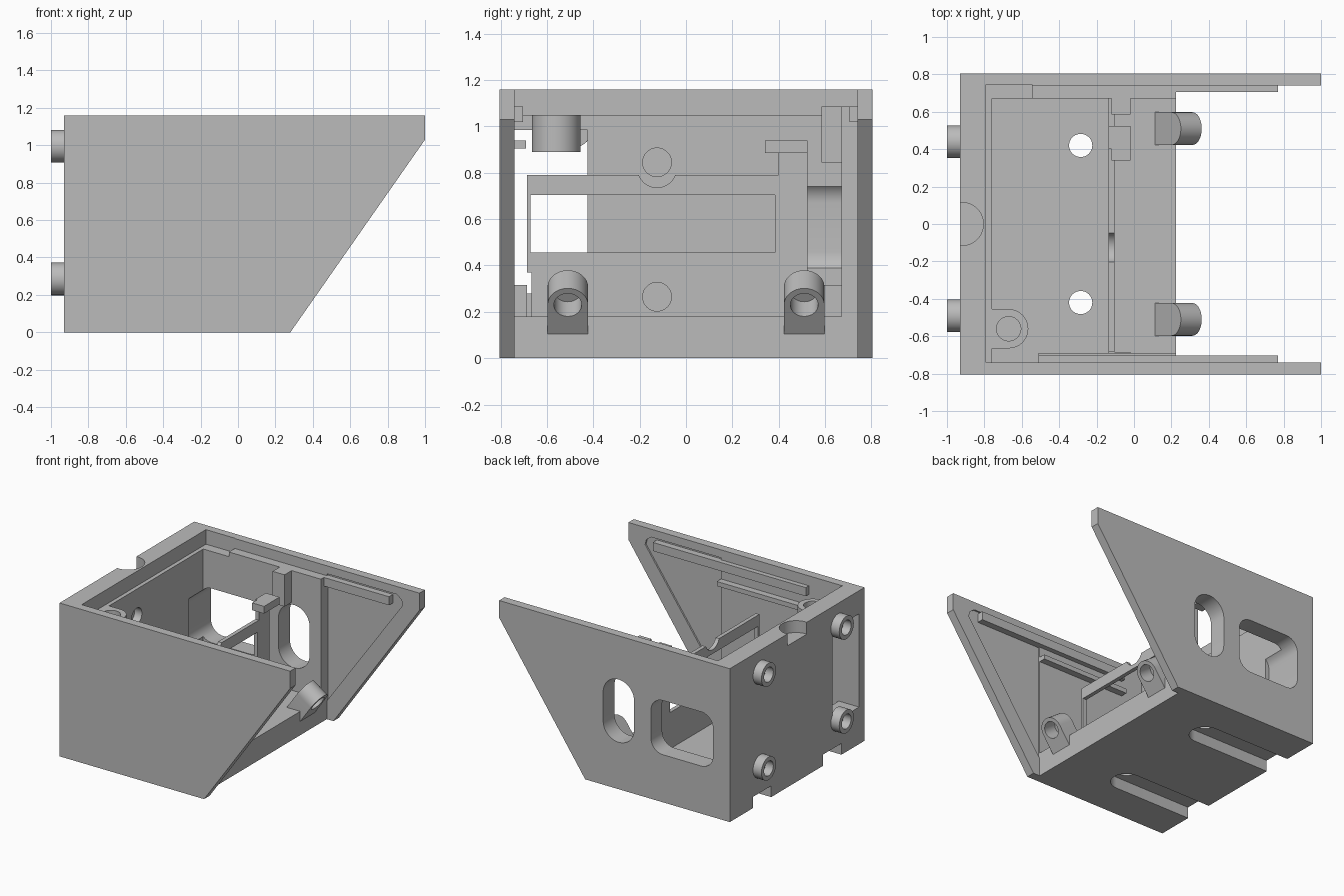
import bpy, bmesh, math
from mathutils import Vector

if "Cube" in bpy.data.objects:
    bpy.data.objects.remove(bpy.data.objects["Cube"])

grey = bpy.data.materials.new("plain_grey")
grey.diffuse_color = (0.5, 0.5, 0.5, 1)
grey.use_nodes = True
grey.node_tree.nodes["Principled BSDF"].inputs["Base Color"].default_value = grey.diffuse_color


def prism(name, axis, pts, a, b):
    """Extrude a 2D outline along an axis from a to b."""
    def place(p, t):
        u, v = p
        return {'x': (t, u, v), 'y': (u, t, v), 'z': (u, v, t)}[axis]
    bm = bmesh.new()
    lo = [bm.verts.new(place(p, a)) for p in pts]
    hi = [bm.verts.new(place(p, b)) for p in pts]
    bm.faces.new(lo)
    bm.faces.new(hi)
    n = len(pts)
    for i in range(n):
        j = (i + 1) % n
        bm.faces.new((lo[i], lo[j], hi[j], hi[i]))
    bmesh.ops.recalc_face_normals(bm, faces=bm.faces)
    me = bpy.data.meshes.new(name)
    bm.to_mesh(me)
    bm.free()
    me.materials.append(grey)
    ob = bpy.data.objects.new(name, me)
    bpy.context.collection.objects.link(ob)
    return ob


def box(name, x, y, z):
    return prism(name, 'z', [(x[0], y[0]), (x[1], y[0]), (x[1], y[1]), (x[0], y[1])], *z)


def arc(cx, cy, r, a0, a1, n=16):
    return [(cx + r * math.cos(math.radians(a0 + (a1 - a0) * i / n)),
             cy + r * math.sin(math.radians(a0 + (a1 - a0) * i / n))) for i in range(n + 1)]


def disc(name, axis, c, r, a, b):
    return prism(name, axis, arc(*c, r, 0, 360, 40)[:-1], a, b)


def rounded(x0, x1, z0, z1, r):
    return (arc(x1 - r, z1 - r, r, 0, 90, 10) + arc(x0 + r, z1 - r, r, 90, 180, 10)
            + arc(x0 + r, z0 + r, r, 180, 270, 10) + arc(x1 - r, z0 + r, r, 270, 360, 10))


def combine(ob, other, op='DIFFERENCE'):
    """Apply a boolean and remove the helper."""
    m = ob.modifiers.new("b", 'BOOLEAN')
    m.operation, m.solver, m.object = op, 'EXACT', other
    bpy.context.view_layer.update()
    dg = bpy.context.evaluated_depsgraph_get()
    me = bpy.data.meshes.new_from_object(ob.evaluated_get(dg))
    ob.modifiers.clear()
    ob.data = me
    bpy.data.objects.remove(other)


# Main shell: side outline, hollowed out
shell = prism("shell", 'y', [(-.93, 0), (.28, 0), (1, 1.03), (1, 1.16), (-.93, 1.16)], -.805, .805)
combine(shell, box("cut", (.225, 2), (-.74, .74), (-1, 2)))        # open front
combine(shell, box("cut", (-.76, 2), (-.74, .67), (.18, 2)))       # cavity
combine(shell, box("cut", (-.79, -.545), (-.74, .745), (1.05, 2)))  # lid seat
combine(shell, box("cut", (-.6, 2), (-.74, .74), (1.085, 2)))
# Side openings in the rear-left wall
combine(shell, prism("cut", 'y', rounded(-.13, .13, .355, .83, .129), .5, 1))
combine(shell, prism("cut", 'y', rounded(-.79, -.27, .36, .77, .1), .5, 1))
# Tall opening in the end wall and shallow finger notch on its top
combine(shell, box("cut", (-1.1, -.7), (-.7399, -.425), (.28, .985)))
combine(shell, disc("cut", 'z', (-.92, 0), .115, 1.07, 1.3))
# Blind sockets on the inside of the end wall
for z in (.265, .845):
    combine(shell, disc("cut", 'x', (-.125, z), .062, -.82, -.7))
# Underside slots with screw holes
for y in (-.42, .42):
    slot = arc(-.285, y, .11, -90, 90) + [(-1.1, y + .11), (-1.1, y - .11)]
    combine(shell, prism("cut", 'z', slot, -.2, .085))
    combine(shell, disc("cut", 'z', (-.285, y), .062, -.2, .5))
# Shallow pocket inside each slanted cheek
for s in (-1, 1):
    pocket = [(.226, .14), (.86, 1.03), (.85, 1.07), (.81, 1.1), (.226, 1.1)]
    combine(shell, prism("cut", 'y', pocket, s * .7, s * .752))

# Panel rails on the inner cheeks
box("left_rail", (-.545, .77), (.705, .76), (1.02, 1.085))
box("right_rail", (-.51, .77), (-.76, -.703), (1.02, 1.085))
box("right_lower_rail", (-.51, .225), (-.76, -.69), (.905, .94))
box("right_floor_rail", (-.135, -.02), (-.75, -.685), (.17, .315))
box("clip_tab", (-.12, -.02), (.585, .69), (.845, 1.085))

# Internal partition with window and round notch
part = prism("partition", 'x', [(-.685, .17), (.525, .17), (.525, .94), (.4, .94), (.4, .79),
                                (-.685, .79)], -.135, -.105)
combine(part, box("cut", (-1, 1), (-.67, .385), (.455, .705)))
combine(part, disc("cut", 'x', (-.125, .82), .084, -1, 1))
combine(part, disc("cut", 'x', (-.125, .265), .062, -.12, 0))
combine(part, box("cut", (-1, 1), (-.7, -.667), (.18, .37)))
box("partition_cap", (-.12, -.02), (.34, .525), (.885, .94))
box("partition_foot", (-.135, -.105), (.5, .68), (.17, .315))

# Screw boss below the lid
boss_pts = arc(-.67, -.56, .105, -90, 90) + [(-.78, -.455), (-.78, -.665)]
boss = prism("lid_boss", 'z', boss_pts, .89, 1.05)
combine(boss, disc("cut", 'z', (-.67, -.56), .065, .92, 1.2))

# Hollow pegs on the end wall
for y in (.44, -.49):
    for z in (.285, .995):
        peg = disc("peg", 'x', (y, z), .087, -1, -.92)
        combine(peg, disc("cut", 'x', (y, z), .055, -1.1, -.935))

# Tilted screw bosses on the floor edge, square to the slanted front
slope = Vector((.573, 0, .82))
back = Vector((-.82, 0, .573))
for y in (-.51, .51):
    r = .0875
    outline = [(-r, 0), (r, 0)] + arc(0, .152, r, 0, 180)
    b = prism("front_boss", 'z', outline, 0, .136)
    combine(b, disc("cut", 'z', (0, .152), .06, -.1, .11))
    for v in b.data.vertices:
        u, s, t = v.co
        v.co = Vector((.225, y + u, .105)) + slope * s + back * t
    bm = bmesh.new()
    bm.from_mesh(b.data)
    bmesh.ops.recalc_face_normals(bm, faces=bm.faces)
    bm.to_mesh(b.data)
    bm.free()

# Smooth the round parts, keep edges crisp
bpy.ops.object.select_all(action='SELECT')
bpy.context.view_layer.objects.active = shell
bpy.ops.object.shade_smooth_by_angle(angle=math.radians(30))
